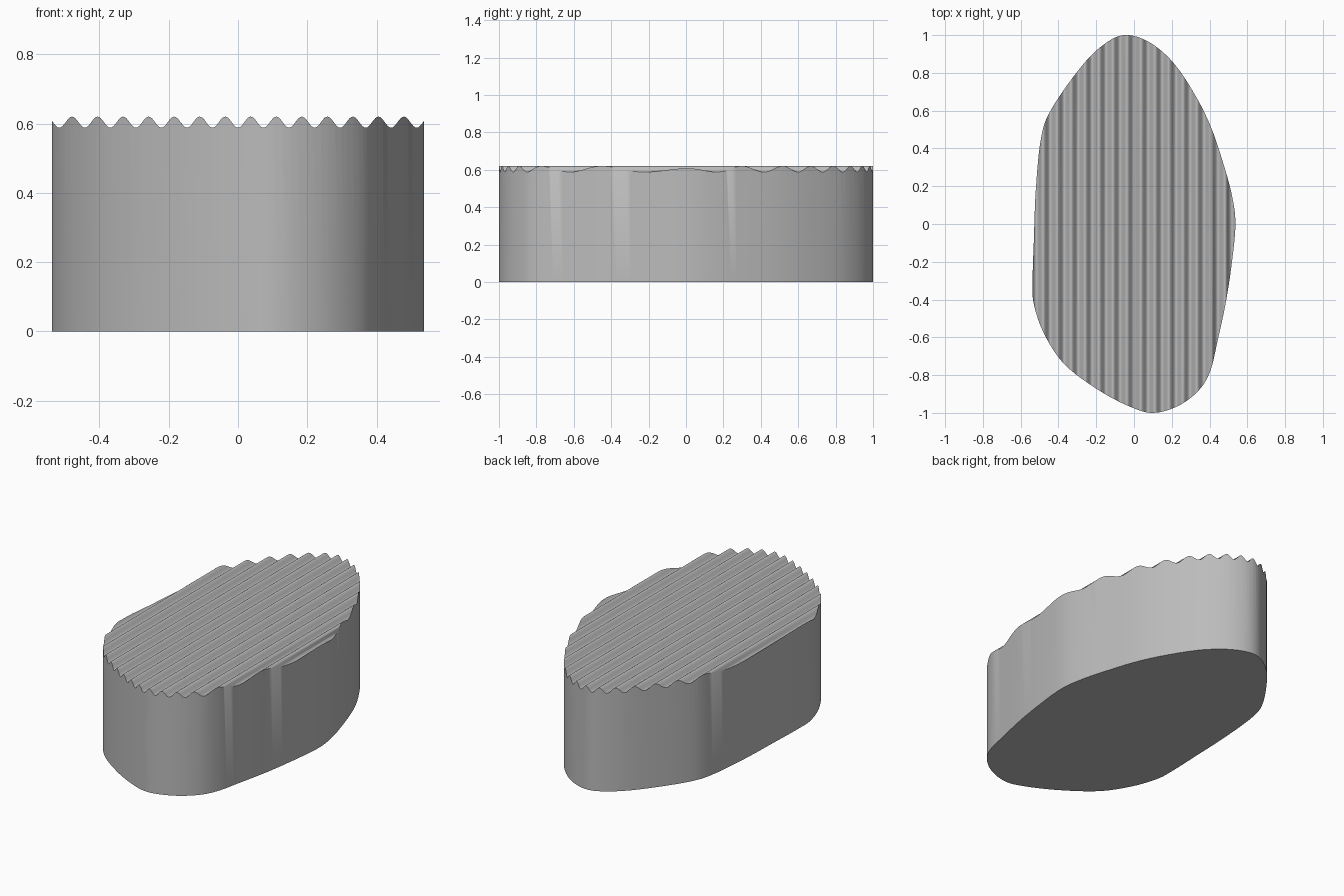
import bpy, bmesh, math
from mathutils import Vector

if "Cube" in bpy.data.objects:
    bpy.data.objects.remove(bpy.data.objects["Cube"])

# Control points of the rounded plan outline
OUTLINE = [Vector(p) for p in (
    (-.055, 1), (.08, .963), (.21, .852), (.325, .68), (.41, .507), (.479, .3),
    (.521, .14), (.537, 0), (.52, -.19), (.487, -.41), (.44, -.63), (.405, -.775),
    (.347, -.876), (.24, -.96), (.103, -1), (-.024, -.966), (-.193, -.876),
    (-.368, -.743), (-.474, -.585), (-.53, -.426), (-.537, -.3), (-.53, -.08),
    (-.52, .18), (-.493, .45), (-.442, .6), (-.3, .807), (-.18, .935))]
MID, WAVE, PITCH = .604, .016, .0737
STEPS = 16          # cuts per ridge
SUB = 6             # wall facets per control point


def smooth_loop(pts, sub):
    """Closed Catmull-Rom curve through the points."""
    out, n = [], len(pts)
    for i in range(n):
        a, b, c, d = (pts[(i + k) % n] for k in (-1, 0, 1, 2))
        for s in range(sub):
            t = s / sub
            out.append(.5 * (2 * b + (c - a) * t + (2 * a - 5 * b + 4 * c - d) * t ** 2
                             + (3 * b - a - 3 * c + d) * t ** 3))
    return out


# Solid block extruded from the outline
bm = bmesh.new()
base = bm.faces.new([bm.verts.new((p.x, p.y, 0)) for p in reversed(smooth_loop(OUTLINE, SUB))])
top = bmesh.ops.extrude_face_region(bm, geom=[base], use_keep_orig=True)
for v in top["geom"]:
    if isinstance(v, bmesh.types.BMVert):
        v.co.z = MID
bmesh.ops.recalc_face_normals(bm, faces=bm.faces[:])

# Slice only the top face into strips, then lift the strips into ridges
half = int(.54 / PITCH * STEPS)
for i in range(-half, half + 1):
    faces = [f for f in bm.faces if all(v.co.z > MID / 2 for v in f.verts)]
    edges = {e for f in faces for e in f.edges}
    verts = {v for f in faces for v in f.verts}
    bmesh.ops.bisect_plane(bm, geom=faces + list(edges) + list(verts), dist=1e-6,
                           plane_co=(i * PITCH / STEPS, 0, 0), plane_no=(1, 0, 0))
for v in bm.verts:
    if v.co.z > MID / 2:
        v.co.z = MID - WAVE * math.cos(2 * math.pi * v.co.x / PITCH)

mesh = bpy.data.meshes.new("ridged_block")
bm.to_mesh(mesh)
bm.free()
block = bpy.data.objects.new("ridged_block", mesh)
bpy.context.collection.objects.link(block)

# Plain grey
grey = bpy.data.materials.new("grey")
grey.use_nodes = True
colour = (.5, .5, .5, 1)
grey.diffuse_color = colour
grey.node_tree.nodes["Principled BSDF"].inputs["Base Color"].default_value = colour
mesh.materials.append(grey)

# Smooth wall and ridges with a crisp rim
bpy.context.view_layer.objects.active = block
block.select_set(True)
bpy.ops.object.shade_smooth_by_angle(angle=math.radians(40))
